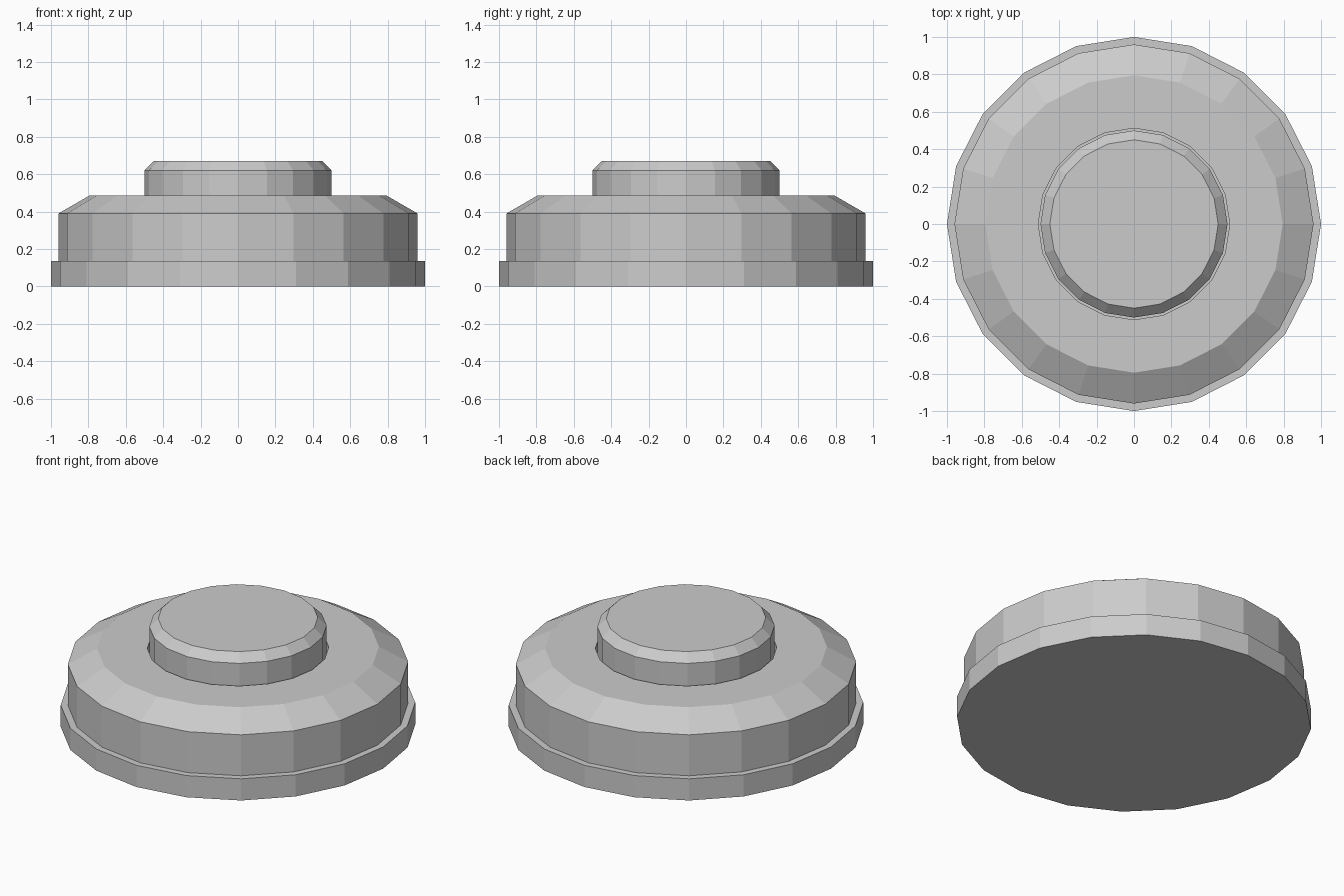
import bpy, bmesh
from math import cos, sin, pi

if "Cube" in bpy.data.objects:
    bpy.data.objects.remove(bpy.data.objects["Cube"])

SIDES = 20


def lathe(name, profile):
    """Spin an (r, z) profile around z, closing it with discs at both ends."""
    bm = bmesh.new()
    rings = [[bm.verts.new((r * cos(2 * pi * i / SIDES), r * sin(2 * pi * i / SIDES), z))
              for i in range(SIDES)] for r, z in profile]
    for low, high in zip(rings, rings[1:]):
        for i in range(SIDES):
            j = (i + 1) % SIDES
            bm.faces.new((low[i], low[j], high[j], high[i]))
    bm.faces.new(rings[0][::-1])
    bm.faces.new(rings[-1])
    mesh = bpy.data.meshes.new(name)
    bm.to_mesh(mesh)
    bm.free()
    obj = bpy.data.objects.new(name, mesh)
    bpy.context.collection.objects.link(obj)
    return obj


# Housing: wide foot, straight wall, sloped shoulder, recessed socket for the button
lathe("housing", [(1.0, 0), (1.0, 0.135), (0.96, 0.135), (0.96, 0.39),
                  (0.795, 0.485), (0.512, 0.485), (0.512, 0.39)])

# Push button with bevelled rim, sitting in the socket
lathe("push_button", [(0.5, 0.39), (0.5, 0.62), (0.45, 0.67)])
